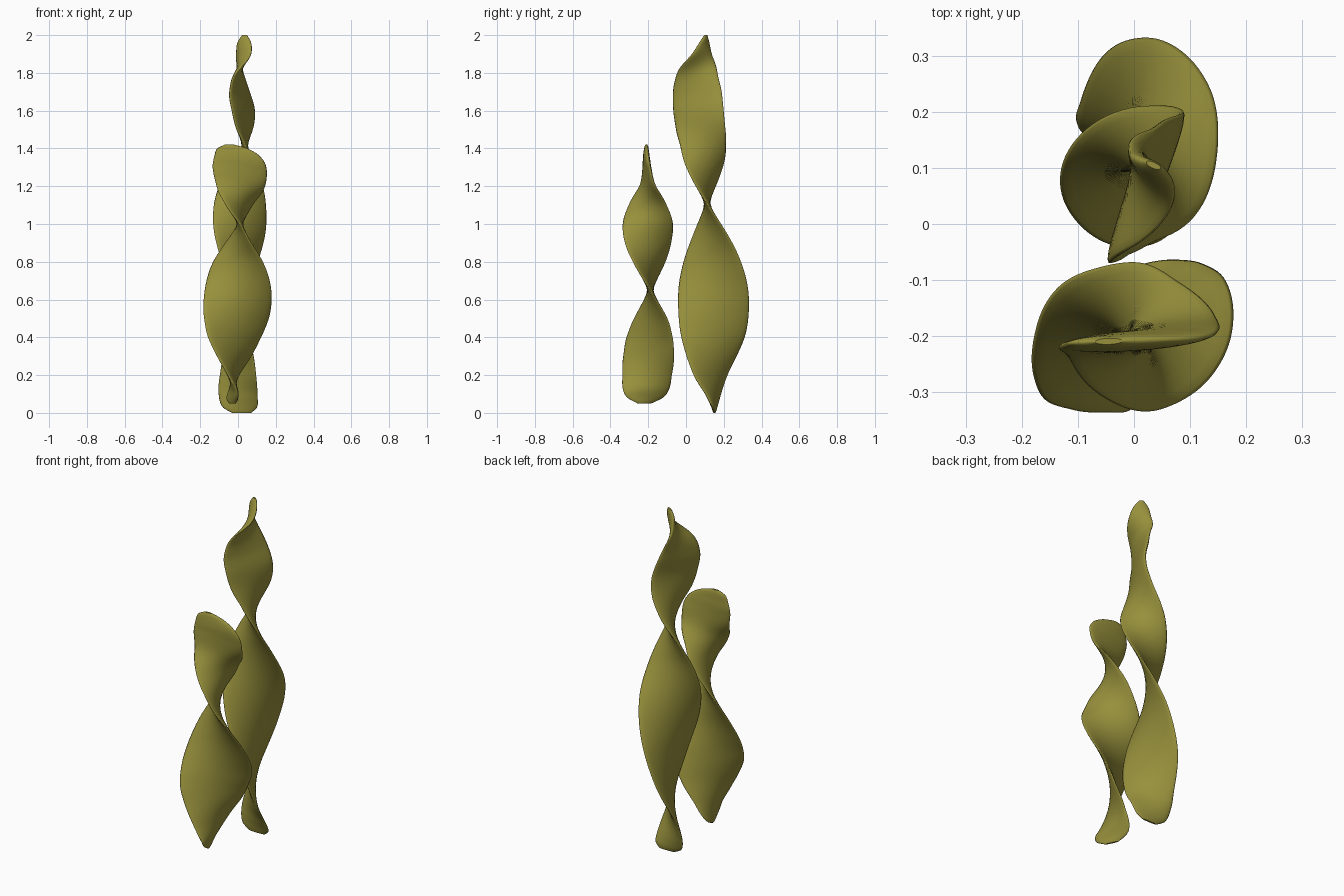
import bpy, bmesh, math

olive = bpy.data.materials.new("olive")
olive.diffuse_color = (0.31, 0.28, 0.045, 1)

# stations: height, centre x, centre y, half width, twist angle in degrees
TALL = [
    (0.00, .02, .150, .050, 0), (0.03, .01, .150, .092, -6),
    (0.10, .00, .143, .110, -21), (0.20, .00, .130, .131, -43),
    (0.40, .005, .143, .175, -73), (0.55, .01, .146, .187, -90),
    (0.70, .01, .143, .187, -108), (0.90, .01, .133, .168, -138),
    (1.10, .01, .113, .138, -178), (1.25, .02, .101, .123, -218),
    (1.40, .035, .092, .120, -265), (1.50, .035, .078, .137, -287),
    (1.60, .028, .066, .146, -294), (1.70, .008, .060, .139, -292),
    (1.80, .005, .060, .108, -279), (1.90, .030, .084, .064, -234),
    (1.96, .033, .097, .043, -214), (2.00, .035, .105, .014, -205),
]
SHORT = [
    (0.05, -.030, -.220, .040, 115), (0.08, -.030, -.216, .098, 107),
    (0.12, -.025, -.212, .122, 99), (0.20, -.025, -.206, .134, 78),
    (0.30, -.020, -.198, .162, 56), (0.40, -.018, -.193, .186, 41),
    (0.50, -.008, -.187, .192, 27), (0.65, 0, -.189, .176, 0),
    (0.80, 0, -.195, .157, -33), (0.90, .002, -.201, .140, -61),
    (1.00, .010, -.202, .133, -90), (1.10, .007, -.203, .123, -125),
    (1.20, .015, -.203, .135, -162), (1.30, .008, -.207, .143, -174),
    (1.36, -.005, -.210, .120, -177), (1.40, -.030, -.210, .080, -178),
    (1.42, -.045, -.210, .025, -178),
]


def sample(st, z):
    """Smooth (Hermite) interpolation between stations."""
    i = max(k for k in range(len(st) - 1) if st[k][0] <= z + 1e-9)
    a, b = st[i], st[i + 1]
    p, n = st[max(i - 1, 0)], st[min(i + 2, len(st) - 1)]
    h = b[0] - a[0]
    t = (z - a[0]) / h
    out = []
    for c in range(1, 5):
        ma = (b[c] - p[c]) / (b[0] - p[0]) * h
        mb = (n[c] - a[c]) / (n[0] - a[0]) * h
        out.append((2*t**3 - 3*t*t + 1) * a[c] + (t**3 - 2*t*t + t) * ma
                   + (3*t*t - 2*t**3) * b[c] + (t**3 - t*t) * mb)
    return out


def blade(name, st, rows=110, seg=24, thick=.018):
    """Loft a thin rounded cross-section along the twisting centre line."""
    bm = bmesh.new()
    z0, z1 = st[0][0], st[-1][0]
    rings = []
    for r in range(rows + 1):
        s = r / rows
        s = .5 - .5 * math.cos(math.pi * s) * .3 + (s - .5) * .7   # denser ends
        z = z0 + (z1 - z0) * min(max(s, 0), 1)
        cx, cy, w, ang = sample(st, z)
        a = math.radians(ang)
        end = min(z - z0, z1 - z)
        th = thick * (.3 + .7 * min(1, end / .08) ** .5)           # thinner tips
        ring = []
        for k in range(seg):
            q = 2 * math.pi * k / seg
            u, v = w * math.cos(q), th * math.sin(q)
            ring.append(bm.verts.new((cx + u * math.cos(a) - v * math.sin(a),
                                      cy + u * math.sin(a) + v * math.cos(a), z)))
        rings.append(ring)
    for lo, hi in zip(rings, rings[1:]):
        for k in range(seg):
            j = (k + 1) % seg
            bm.faces.new((lo[k], lo[j], hi[j], hi[k]))
    bm.faces.new(rings[0][::-1])
    bm.faces.new(rings[-1])
    for f in bm.faces:
        f.smooth = len(f.verts) == 4
    me = bpy.data.meshes.new(name)
    bm.to_mesh(me)
    bm.free()
    me.materials.append(olive)
    ob = bpy.data.objects.new(name, me)
    bpy.context.collection.objects.link(ob)
    return ob


# the two twisted blades
blade("tall_twisted_blade", TALL)
blade("short_twisted_blade", SHORT)
